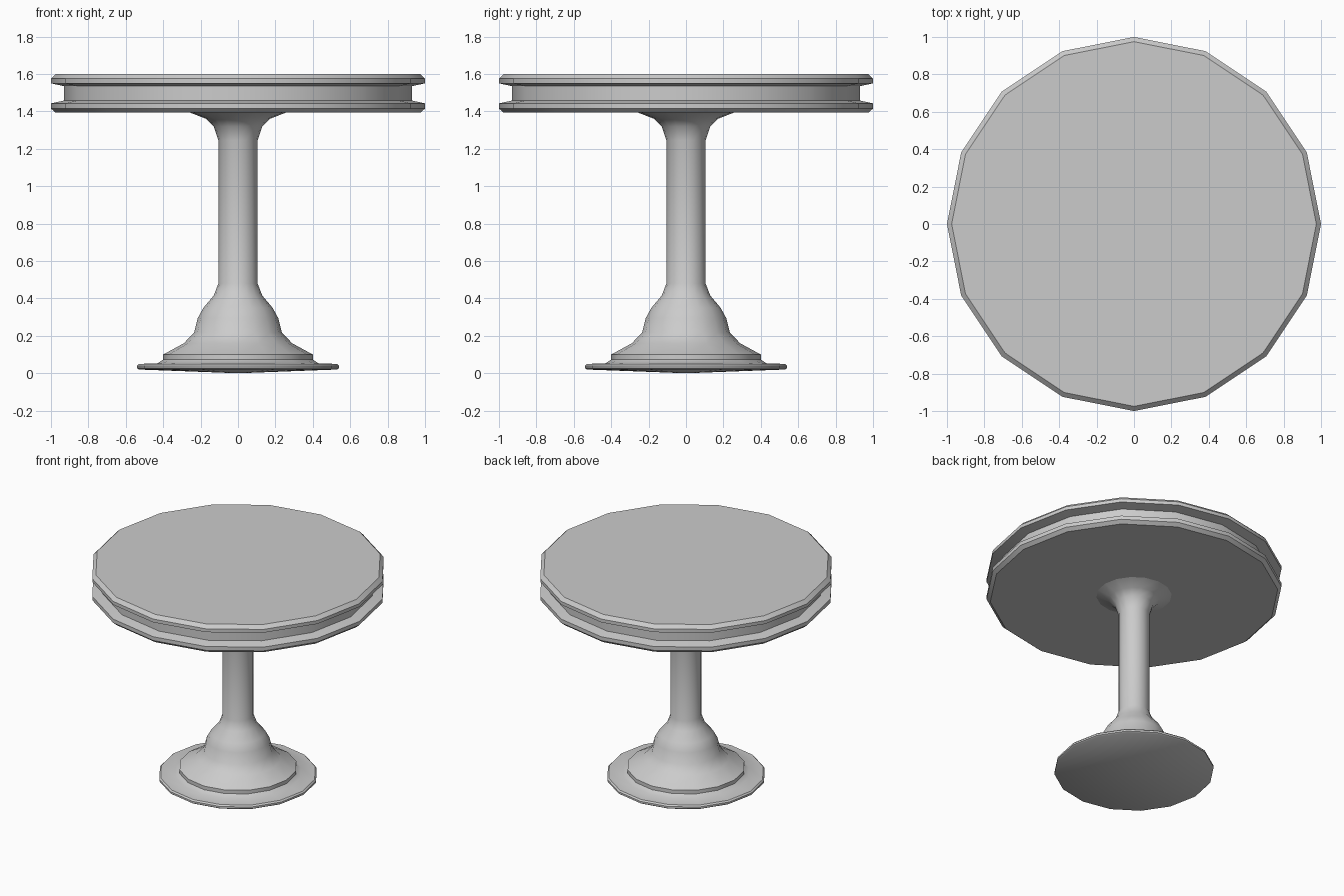
import bpy, bmesh, math

if "Cube" in bpy.data.objects:
    bpy.data.objects.remove(bpy.data.objects["Cube"])

SIDES = 16


def lathe(name, profile):
    """Revolve (radius, z) points, listed bottom to top, into a capped solid."""
    bm = bmesh.new()
    rings = []
    for r, z in profile:
        if r == 0:
            rings.append([bm.verts.new((0, 0, z))] * SIDES)
        else:
            rings.append([bm.verts.new((r * math.cos(2 * math.pi * i / SIDES),
                                        r * math.sin(2 * math.pi * i / SIDES), z))
                          for i in range(SIDES)])
    for a, b in zip(rings, rings[1:]):
        for i in range(SIDES):
            j = (i + 1) % SIDES
            bm.faces.new(list(dict.fromkeys((a[i], a[j], b[j], b[i]))))
    if profile[0][0]:
        bm.faces.new(rings[0][::-1])
    if profile[-1][0]:
        bm.faces.new(rings[-1])
    bmesh.ops.recalc_face_normals(bm, faces=bm.faces)
    mesh = bpy.data.meshes.new(name)
    bm.to_mesh(mesh)
    bm.free()
    obj = bpy.data.objects.new(name, mesh)
    bpy.context.collection.objects.link(obj)
    bpy.ops.object.select_all(action='DESELECT')
    bpy.context.view_layer.objects.active = obj
    obj.select_set(True)
    bpy.ops.object.shade_smooth_by_angle(angle=math.radians(35))
    return obj


# Round top with a grooved rim
lathe("table_top", [
    (0.975, 1.393), (1.0, 1.415), (1.0, 1.443), (0.93, 1.458),
    (0.93, 1.535), (1.0, 1.55), (1.0, 1.575), (0.975, 1.60)])

# Stepped foot, bell-shaped base, column and flared collar
lathe("pedestal", [
    (0, 0), (0.53, 0.02), (0.54, 0.027), (0.54, 0.04), (0.53, 0.05),
    (0.43, 0.053), (0.40, 0.073), (0.40, 0.10), (0.29, 0.16),
    (0.235, 0.217), (0.215, 0.295), (0.185, 0.35), (0.13, 0.415),
    (0.105, 0.48), (0.105, 1.245), (0.13, 1.32), (0.17, 1.36), (0.26, 1.395)])
